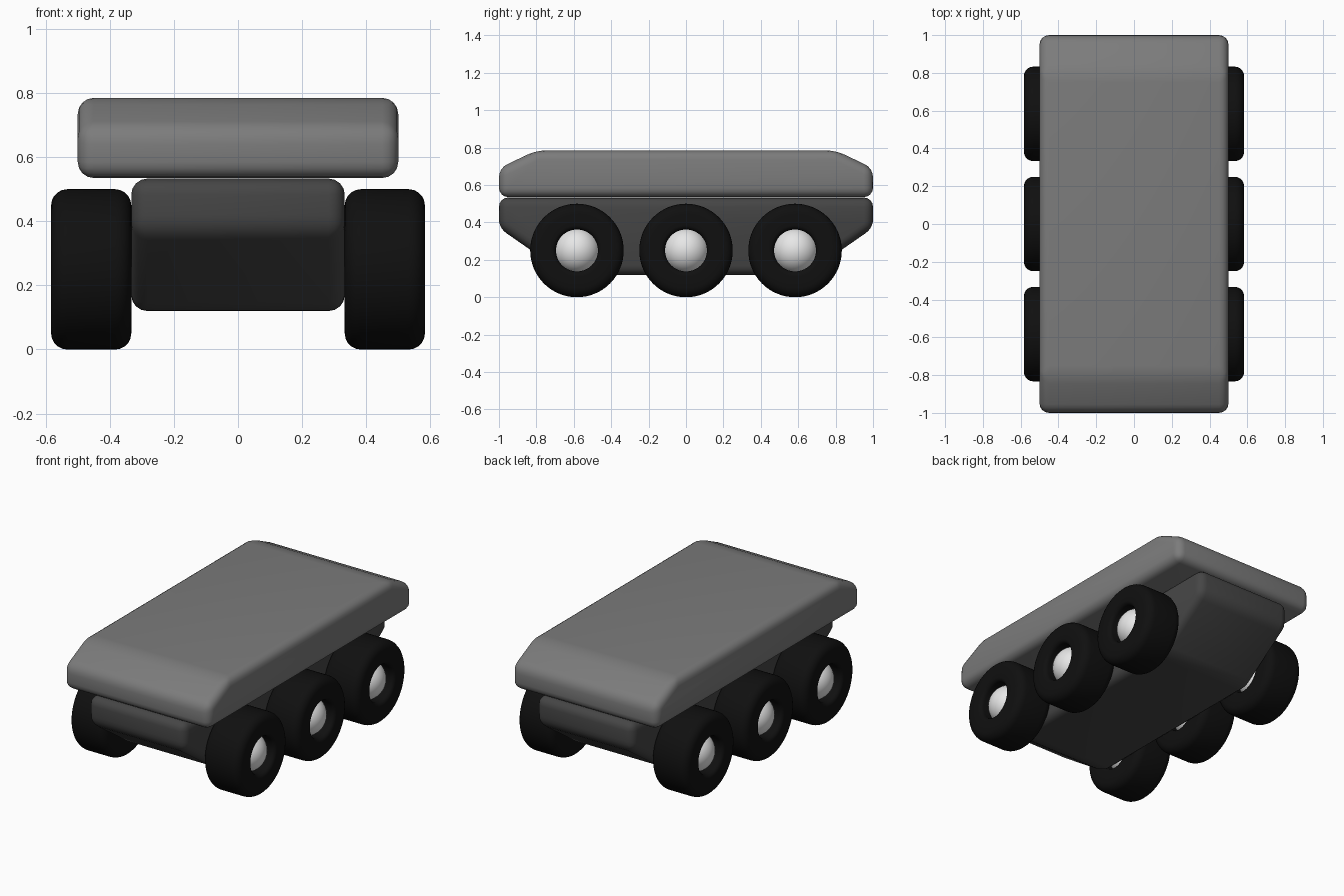
import bpy
import bmesh
from math import cos, sin, pi, radians
from mathutils import Vector, Matrix

cube = bpy.data.objects.get("Cube")
if cube:
    bpy.data.objects.remove(cube, do_unlink=True)


def material(name, grey):
    mat = bpy.data.materials.new(name)
    mat.use_nodes = True
    colour = (grey, grey, grey, 1)
    mat.diffuse_color = colour
    bsdf = mat.node_tree.nodes["Principled BSDF"]
    bsdf.inputs["Base Color"].default_value = colour
    bsdf.inputs["Roughness"].default_value = 0.6
    return mat


deck_grey = material("mid grey", 0.2)
hull_grey = material("dark grey", 0.06)
rubber = material("black rubber", 0.005)
hub_white = material("pale hub", 0.8)


def finish(name, bm, mat, location=(0, 0, 0)):
    bmesh.ops.recalc_face_normals(bm, faces=bm.faces)
    mesh = bpy.data.meshes.new(name)
    bm.to_mesh(mesh)
    bm.free()
    mesh.materials.append(mat)
    obj = bpy.data.objects.new(name, mesh)
    obj.location = location
    bpy.context.collection.objects.link(obj)
    bpy.ops.object.select_all(action="DESELECT")
    obj.select_set(True)
    bpy.context.view_layer.objects.active = obj
    bpy.ops.object.shade_smooth_by_angle(angle=radians(35))
    return obj


def rounded_slab(name, half_profile, half_width, radius, mat):
    """Extrude a front-to-back symmetric (y, z) profile across x, round every edge."""
    profile = half_profile + [(-y, z) for y, z in reversed(half_profile)]
    bm = bmesh.new()
    face = bm.faces.new([bm.verts.new((-half_width, y, z)) for y, z in profile])
    out = bmesh.ops.extrude_face_region(bm, geom=[face])
    moved = [v for v in out["geom"] if isinstance(v, bmesh.types.BMVert)]
    bmesh.ops.translate(bm, verts=moved, vec=(2 * half_width, 0, 0))
    bmesh.ops.recalc_face_normals(bm, faces=bm.faces)
    bmesh.ops.bevel(bm, geom=bm.edges[:], offset=radius, segments=4,
                    profile=0.5, affect="EDGES", clamp_overlap=True)
    return finish(name, bm, mat)


def tyre(name, location, inner, outer, half_width):
    """Lathe a rounded rectangular section around the x axis."""
    corners = [(half_width, outer, 0.05, 0), (-half_width, outer, 0.05, 1),
               (-half_width, inner, 0.025, 2), (half_width, inner, 0.025, 3)]
    section = []
    for x, r, fillet, quarter in corners:
        cx = x - fillet if x > 0 else x + fillet
        cr = r - fillet if r == outer else r + fillet
        for step in range(6):
            a = (quarter + step / 5) * pi / 2
            section.append((cx + fillet * cos(a), cr + fillet * sin(a)))
    bm = bmesh.new()
    steps = 64
    rings = []
    for i in range(steps):
        a = 2 * pi * i / steps
        rings.append([bm.verts.new((x, r * cos(a), r * sin(a))) for x, r in section])
    n = len(section)
    for i in range(steps):
        here, there = rings[i], rings[(i + 1) % steps]
        for j in range(n):
            k = (j + 1) % n
            bm.faces.new((here[j], here[k], there[k], there[j]))
    return finish(name, bm, rubber, location)


def hub(name, location, radius):
    bm = bmesh.new()
    bmesh.ops.create_uvsphere(bm, u_segments=32, v_segments=20, radius=radius,
                              matrix=Matrix.Rotation(pi / 2, 4, "Y"))
    return finish(name, bm, hub_white, location)


# Lower hull with sloping undersides at both ends
rounded_slab("hull", [(0.64, 0.12), (1, 0.37), (1, 0.533)], 0.333, 0.05, hull_grey)

# Upper deck with chamfered ends
rounded_slab("deck", [(1, 0.535), (1, 0.69), (0.8, 0.785)], 0.5, 0.05, deck_grey)

# Three wheels on each side, each with a round hub set inside the tyre
for side, sx in (("left", 1), ("right", -1)):
    for place, y in (("front", -0.583), ("middle", 0), ("rear", 0.583)):
        centre = Vector((sx * 0.458, y, 0.25))
        tyre(f"{place}_{side}_tyre", centre, 0.112, 0.25, 0.125)
        hub(f"{place}_{side}_hub", centre, 0.124)
